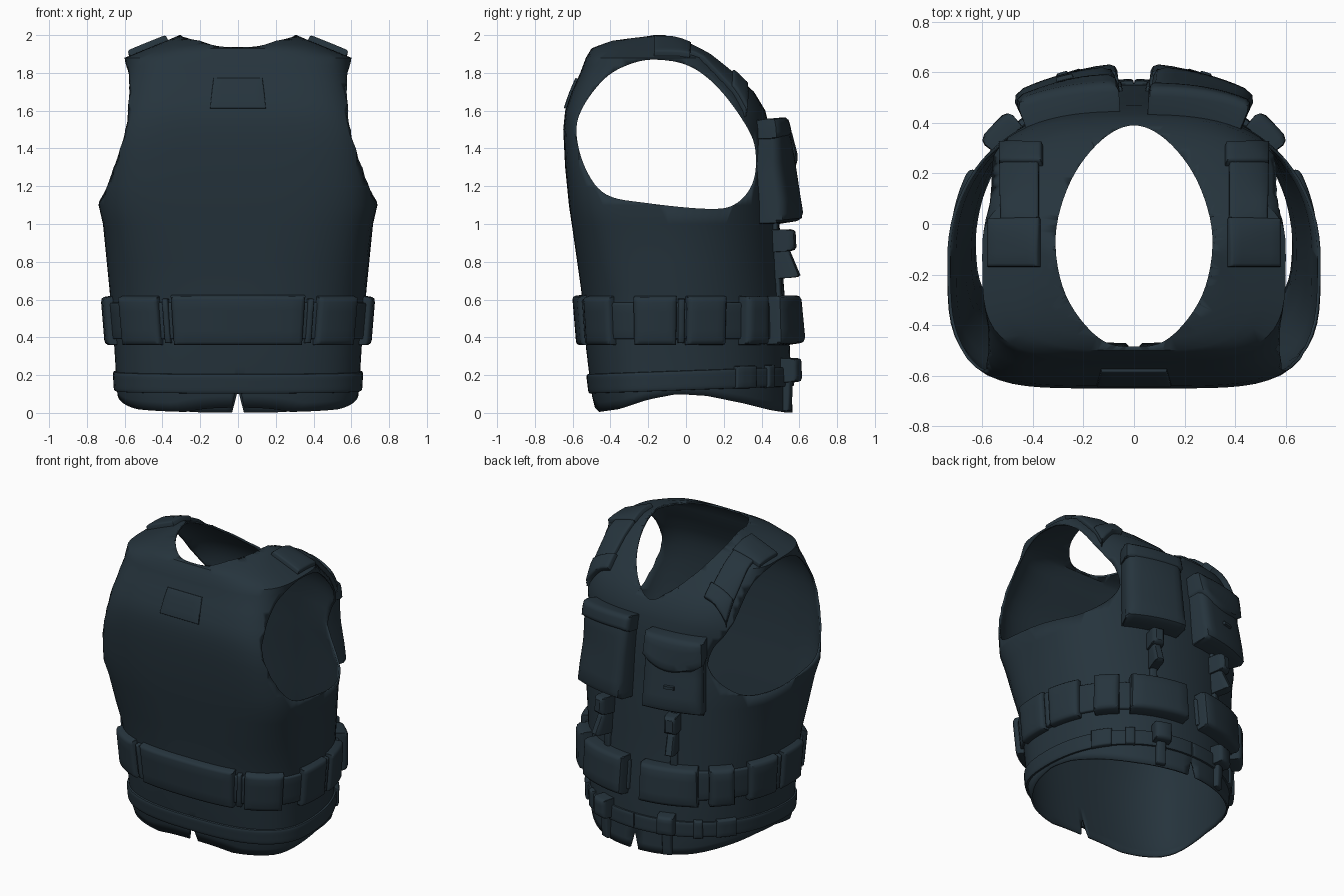
import bpy, bmesh, math
from mathutils import Vector

if "Cube" in bpy.data.objects:
    bpy.data.objects.remove(bpy.data.objects["Cube"])

cloth = bpy.data.materials.new("dark_navy_cloth")
cloth.diffuse_color = (0.019, 0.034, 0.046, 1)
cloth.use_nodes = True
cloth.node_tree.nodes["Principled BSDF"].inputs["Base Color"].default_value = cloth.diffuse_color
YC = -0.12

# torso rows: height, half width, back y, chest y
ROWS = [(0, .61, -.475, .565), (.1, .64, -.5, .56), (.35, .655, -.53, .55), (.65, .68, -.555, .52),
        (1, .715, -.605, .495), (1.1, .738, -.62, .485), (1.3, .715, -.64, .47), (1.5, .68, -.65, .445),
        (1.6, .645, -.64, .42), (1.7, .61, -.605, .36), (1.8, .595, -.56, .25), (1.88, .60, -.53, .14),
        (1.93, .48, -.5, .06), (1.97, .38, -.4, -.01), (2.0, .31, -.22, -.09)]
HEM = [(-.9, .14), (-.52, .11), (-.49, .05), (-.46, .005), (-.35, .02), (-.2, .07), (-.05, .1), (.1, .09),
       (.3, .05), (.45, .015), (.54, .002), (.9, 0)]


def ramp(t, a, b):
    return min(max((t - a) / (b - a), 0), 1)


def table(rows, t):
    """Linear lookup in a sorted table."""
    for a, b in zip(rows, rows[1:]):
        if t <= b[0]:
            k = ramp(t, a[0], b[0])
            return [p + (q - p) * k for p, q in zip(a, b)]
    return rows[-1]


def reach(c, s, z):
    """Distance from the axis to the torso surface in direction (c, s)."""
    _, w, yb, yf = table(ROWS, min(max(z, 0), 2.0))
    if s < 0:
        d, n = YC - yb, 2.7 + 2.5 * ramp(z, .6, 1.4) - 1.8 * ramp(z, 1.72, 1.95)
    else:
        d, n = yf - YC, 2.15 + 1.2 * ramp(z, 1.3, 1.7)
    return ((abs(c) / w) ** n + (abs(s) / d) ** n) ** (-1 / n)


def torso(phi, z):
    c, s = math.cos(phi), math.sin(phi)
    r = reach(c, s, z)
    return Vector((c * r, YC + s * r, z))


def make(name, bm, angle=35):
    bmesh.ops.recalc_face_normals(bm, faces=bm.faces)
    me = bpy.data.meshes.new(name)
    bm.to_mesh(me)
    bm.free()
    ob = bpy.data.objects.new(name, me)
    bpy.context.collection.objects.link(ob)
    me.materials.append(cloth)
    bpy.ops.object.select_all(action='DESELECT')
    ob.select_set(True)
    bpy.context.view_layer.objects.active = ob
    bpy.ops.object.shade_smooth_by_angle(angle=math.radians(angle))
    return ob


def wall(s, a0, a1, z0, z1, sag=0, tilt=0):
    """Patch on the torso wall between two angles and two heights."""
    def f(u, v):
        low = z0 + sag * (2 * u - 1) ** 2
        a = math.radians(a0 + (a1 - a0) * u)
        p = torso(a, low + (z1 - low) * v)
        p = torso(a, p.z + tilt * p.y)
        return Vector((p.x * s, p.y, p.z))
    return f


def shoulder(s, x0, x1, y0, y1):
    """Patch on the upper torso seen from above."""
    def f(u, v):
        x, y = x0 + (x1 - x0) * u, y0 + (y1 - y0) * v
        d = math.hypot(x, y - YC)
        lo, hi = 1.2, 2.0
        for _ in range(24):
            m = (lo + hi) / 2
            if reach(x / d, (y - YC) / d, m) > d:
                lo = m
            else:
                hi = m
        return Vector((x * s, y, lo))
    return f


def pad(name, f, top, bottom=None, bevel=.02, nu=6, nv=4):
    """Raised padded block sewn on a patch; depth runs from bottom to top."""
    bottom = top if bottom is None else bottom

    def length(g):
        pts = [g(i / 16) for i in range(17)]
        return sum((b - a).length for a, b in zip(pts, pts[1:]))

    def samples(size, n):
        e = min(bevel / size, .25)
        return ([(0, 0), (e * .12, .7), (e * .4, .9), (e, 1)] +
                [(e + (1 - 2 * e) * i / n, 1) for i in range(1, n)] +
                [(1 - e, 1), (1 - e * .4, .9), (1 - e * .12, .7), (1, 0)])
    us = samples(length(lambda t: f(t, .5)), nu)
    vs = samples(length(lambda t: f(.5, t)), nv)
    bm = bmesh.new()
    grid = []
    for u, hu in us:
        line = []
        for v, hv in vs:
            p = f(u, v)
            ua, ub, va, vb = max(u - .03, 0), min(u + .03, 1), max(v - .03, 0), min(v + .03, 1)
            n = (f(ub, v) - f(ua, v)).cross(f(u, vb) - f(u, va)).normalized()
            if n.dot(p - Vector((0, YC, min(p.z, 1.6)))) < 0:
                n = -n
            h = min(hu, hv) * (bottom + (top - bottom) * v)
            line.append(bm.verts.new(p + n * (h if h else -.006)))
        grid.append(line)
    for a, b in zip(grid, grid[1:]):
        for j in range(len(vs) - 1):
            bm.faces.new((a[j], b[j], b[j + 1], a[j + 1]))
    return make(name, bm, 40)


def prism(name, pts, place, a, b):
    """Cutter: outline extruded between a and b."""
    bm = bmesh.new()
    ends = [[bm.verts.new(place(p, q, t)) for p, q in pts] for t in (a, b)]
    for e in ends:
        bm.faces.new(e)
    for i in range(len(pts)):
        j = (i + 1) % len(pts)
        bm.faces.new((ends[0][i], ends[0][j], ends[1][j], ends[1][i]))
    ob = make(name, bm)
    ob.hide_render = True
    return ob


def smooth_loop(pts, n=6):
    """Closed rounded outline through a few points."""
    out, k = [], len(pts)
    for i in range(k):
        p = [Vector(pts[(i + d) % k]) for d in (-1, 0, 1, 2)]
        for j in range(n):
            t = j / n
            out.append(tuple(.5 * (2 * p[1] + (p[2] - p[0]) * t + (2 * p[0] - 5 * p[1] + 4 * p[2] - p[3]) * t * t
                                   + (3 * p[1] - p[0] - 3 * p[2] + p[3]) * t ** 3)))
    return out


# torso skin with a curved hem and a slit at the middle of chest and back
bm = bmesh.new()
N, rings = 96, []
heights = sorted(set([r[0] for r in ROWS] + [.05, .2, .5, .8, 1.2, 1.4, 1.55, 1.65, 1.75, 1.84, 1.91, 1.95, 1.985]))
for z in heights:
    ring = []
    for i in range(N):
        a = 2 * math.pi * (i + .5) / N
        p = torso(a, z)
        if z < .35:
            h = table(HEM, p.y)[1]
            p = torso(a, h + z * (1 - h / .35))
        if z <= .1 and abs(p.x) < .035:
            p.x = math.copysign(.032 - .26 * z, p.x)
        ring.append(bm.verts.new(p))
    rings.append(ring)
for k, (a, b) in enumerate(zip(rings, rings[1:])):
    for i in range(N):
        if not (heights[k] < .09 and i in (N // 4 - 1, 3 * N // 4 - 1)):
            bm.faces.new((a[i], a[(i + 1) % N], b[(i + 1) % N], b[i]))
bm.faces.new(rings[-1])
vest = make("vest_shell", bm)
m = vest.modifiers.new("thickness", 'SOLIDIFY')
m.thickness, m.offset = .012, -1
bpy.ops.object.modifier_apply(modifier=m.name)

# armholes and neck opening
arm = [(-.58, 1.48), (-.545, 1.62), (-.43, 1.77), (-.3, 1.845), (-.16, 1.87), (.02, 1.835), (.18, 1.71),
       (.33, 1.5), (.37, 1.36), (.35, 1.21), (.26, 1.105), (.12, 1.08), (-.2, 1.11), (-.42, 1.155), (-.53, 1.29)]
neck = [(0, .39), (.13, .33), (.25, .17), (.31, -.05), (.27, -.28), (.14, -.45), (0, -.485),
        (-.14, -.45), (-.27, -.28), (-.31, -.05), (-.25, .17), (-.13, .33)]
for c in (prism("armhole_cutter", smooth_loop(arm), lambda p, q, t: (t, p, q), -1, 1),
          prism("neck_cutter", smooth_loop(neck), lambda p, q, t: (p, q, t), 1.45, 2.3)):
    m = vest.modifiers.new(c.name, 'BOOLEAN')
    m.object, m.operation, m.solver = c, 'DIFFERENCE', 'EXACT'
    bpy.context.view_layer.objects.active = vest
    bpy.ops.object.modifier_apply(modifier=m.name)
    bpy.data.objects.remove(c)

# belts and back pieces
pad("utility_belt", wall(1, 94, 446, .39, .585), .02, nu=80, bevel=.012)
pad("lower_belt", wall(1, 90, 450, .12, .225, tilt=.035), .016, nu=80, bevel=.02)
pad("back_belt_panel", wall(1, -131, -49, .36, .625), .05, nu=16)
pad("back_patch", wall(1, -106, -74, 1.61, 1.77), .012, bevel=.008)

for s, side in ((1, "right"), (-1, "left")):
    # belt pouches
    for i, (a0, a1, d) in enumerate([(54, 85, .09), (36, 49, .08), (10, 28, .055), (-13, 6, .05), (-43, -23, .05)]):
        pad(f"belt_pouch_{i}_{side}", wall(s, a0, a1, .36, .62), d, bevel=.03)
    for i, a in enumerate((8, -46)):
        pad(f"belt_keeper_{i}_{side}", wall(s, a - 1.5, a + 1.5, .37, .605), .035, bevel=.01, nu=2)
    # chest pouch with its flap: one shallow lid, one deep rounded lid with a tab
    top = 1.53 if s > 0 else 1.48
    pad(f"chest_pouch_{side}", wall(s, 50, 84, 1.0, top), .10, .14, bevel=.05, nu=8, nv=6)
    if s > 0:
        pad("chest_flap_right", wall(s, 49.5, 84.5, 1.45, 1.55), .105, .115, bevel=.025, nu=10)
    else:
        pad("chest_flap_left", wall(s, 49.5, 84.5, 1.26, 1.5, sag=.1), .11, .135, bevel=.04, nu=10)
        pad("chest_tab_left", wall(s, 64, 70, 1.16, 1.19), .14, bevel=.006, nu=2, nv=2)
    # hanging buckle straps below the chest pouch
    pad(f"chest_buckle_{side}", wall(s, 64, 71, .85, .97), .11, bevel=.02, nu=2)
    pad(f"chest_strap_{side}", wall(s, 65, 70, .71, .87), .07, .13, bevel=.012, nu=2)
    pad(f"chest_webbing_{side}", wall(s, 65.5, 69.5, .6, 1.02), .02, bevel=.008, nu=2)
    # lower belt buckles and loose ends
    pad(f"hem_strap_{side}", wall(s, 68, 73, .01, .2), .04, .03, bevel=.012, nu=2)
    pad(f"hem_buckle_{side}", wall(s, 66, 75, .16, .29), .085, bevel=.02, nu=2)
    for i, (a0, a1) in enumerate(((34, 45), (52, 57))):
        pad(f"hem_slider_{i}_{side}", wall(s, a0, a1, .12, .24, tilt=.03), .03, bevel=.012, nu=3)
    # shoulder pad, strap and buckle
    pad(f"shoulder_pad_{side}", shoulder(s, .37, .575, -.17, .02), .03, bevel=.015)
    pad(f"shoulder_strap_{side}", shoulder(s, .375, .525, .0, .31), .022, bevel=.012, nv=8)
    pad(f"shoulder_buckle_{side}", shoulder(s, .36, .52, .23, .31), .035, bevel=.015)
